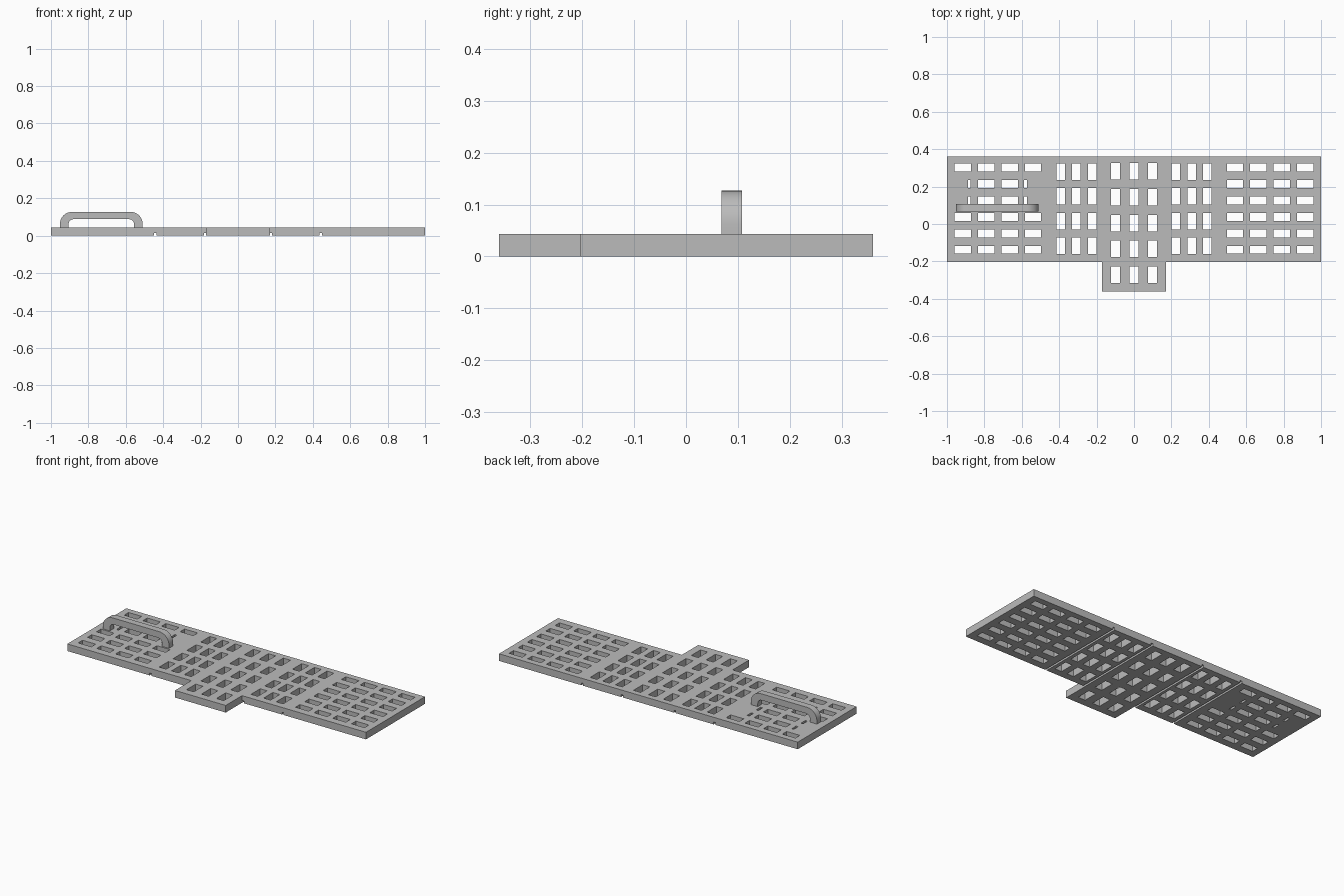
import bpy, bmesh, math
from mathutils import Matrix, Vector

cube = bpy.data.objects.get("Cube")
if cube:
    bpy.data.objects.remove(cube, do_unlink=True)

grey = bpy.data.materials.new("plain_grey")
grey.use_nodes = True
COLOUR = (0.5, 0.5, 0.5, 1)
grey.diffuse_color = COLOUR
grey.node_tree.nodes["Principled BSDF"].inputs["Base Color"].default_value = COLOUR

THICK = 0.043
BACK, FRONT = 0.36, -0.204


def make_object(name, bm):
    bmesh.ops.recalc_face_normals(bm, faces=bm.faces[:])
    mesh = bpy.data.meshes.new(name)
    bm.to_mesh(mesh)
    bm.free()
    mesh.materials.append(grey)
    obj = bpy.data.objects.new(name, mesh)
    bpy.context.collection.objects.link(obj)
    return obj


def extrude_profile(name, points, direction):
    bm = bmesh.new()
    face = bm.faces.new([bm.verts.new(p) for p in points])
    new = bmesh.ops.extrude_face_region(bm, geom=[face])["geom"]
    verts = [v for v in new if isinstance(v, bmesh.types.BMVert)]
    bmesh.ops.translate(bm, verts=verts, vec=direction)
    return make_object(name, bm)


def add_box(bm, x0, x1, y0, y1, z0, z1):
    centre = Vector((x0 + x1, y0 + y1, z0 + z1)) / 2
    size = Matrix.Diagonal((x1 - x0, y1 - y0, z1 - z0, 1))
    bmesh.ops.create_cube(bm, size=1, matrix=Matrix.Translation(centre) @ size)


def add_holes(bm, xs, ys, w, d):
    for x in xs:
        for y in ys:
            add_box(bm, x - w / 2, x + w / 2, y - d / 2, y + d / 2, -0.02, 0.08)


# Flat plate with a front tab
half_outline = [(0.17, -0.36), (0.17, FRONT), (1, FRONT), (1, BACK)]
outline = half_outline + [(-x, y) for x, y in reversed(half_outline)]
plate = extrude_profile("perforated_plate", [(x, y, 0) for x, y in outline], (0, 0, THICK))

# Cutter for all holes and the fold grooves underneath
bm = bmesh.new()
wide_x = [0.54 + 0.125 * i for i in range(4)]
wide_y = [0.302 - 0.088 * i for i in range(6)]
mid_x = [0.223, 0.308, 0.392]
mid_y = [0.28 - 0.1325 * i for i in range(4)]
add_holes(bm, wide_x, wide_y, 0.088, 0.042)
for s in (-1, 1):
    add_holes(bm, [s * x for x in mid_x], mid_y, 0.046, 0.088)
    for x in (0.177, 0.443):
        add_box(bm, s * x - 0.006, s * x + 0.006, -0.22, 0.38, -0.02, 0.014)
add_holes(bm, [-0.1, 0, 0.1], [0.281 - 0.138 * i for i in range(5)], 0.048, 0.088)

# Handle side: outer columns stay mostly solid around the handle feet
add_holes(bm, [-x for x in wide_x[1:3]], wide_y, 0.088, 0.042)
feet_x = [-wide_x[0], -wide_x[3]]
add_holes(bm, feet_x, wide_y[:1] + wide_y[3:], 0.088, 0.042)
add_holes(bm, [-0.88, -0.58], wide_y[1:3], 0.014, 0.042)
cutter = make_object("hole_cutter", bm)
cutter.hide_render = True

cut = plate.modifiers.new("holes", "BOOLEAN")
cut.operation = "DIFFERENCE"
cut.solver = "EXACT"
cut.object = cutter
bpy.context.view_layer.objects.active = plate
bpy.ops.object.modifier_apply(modifier=cut.name)
bpy.data.objects.remove(cutter, do_unlink=True)


# Arched carrying handle with rounded corners
def arch(half, top, radius, steps=8):
    side = [(half, THICK)]
    for i in range(steps + 1):
        a = math.pi / 2 * i / steps
        side.append((half - radius + radius * math.cos(a), top - radius + radius * math.sin(a)))
    return side + [(-x, z) for x, z in reversed(side)]


profile = arch(0.221, 0.127, 0.064) + arch(0.175, 0.088, 0.026)[::-1]
handle = extrude_profile("carry_handle", [(x - 0.731, 0.068, z) for x, z in profile], (0, 0.04, 0))
bpy.ops.object.select_all(action="DESELECT")
handle.select_set(True)
bpy.context.view_layer.objects.active = handle
bpy.ops.object.shade_smooth_by_angle(angle=math.radians(30))
